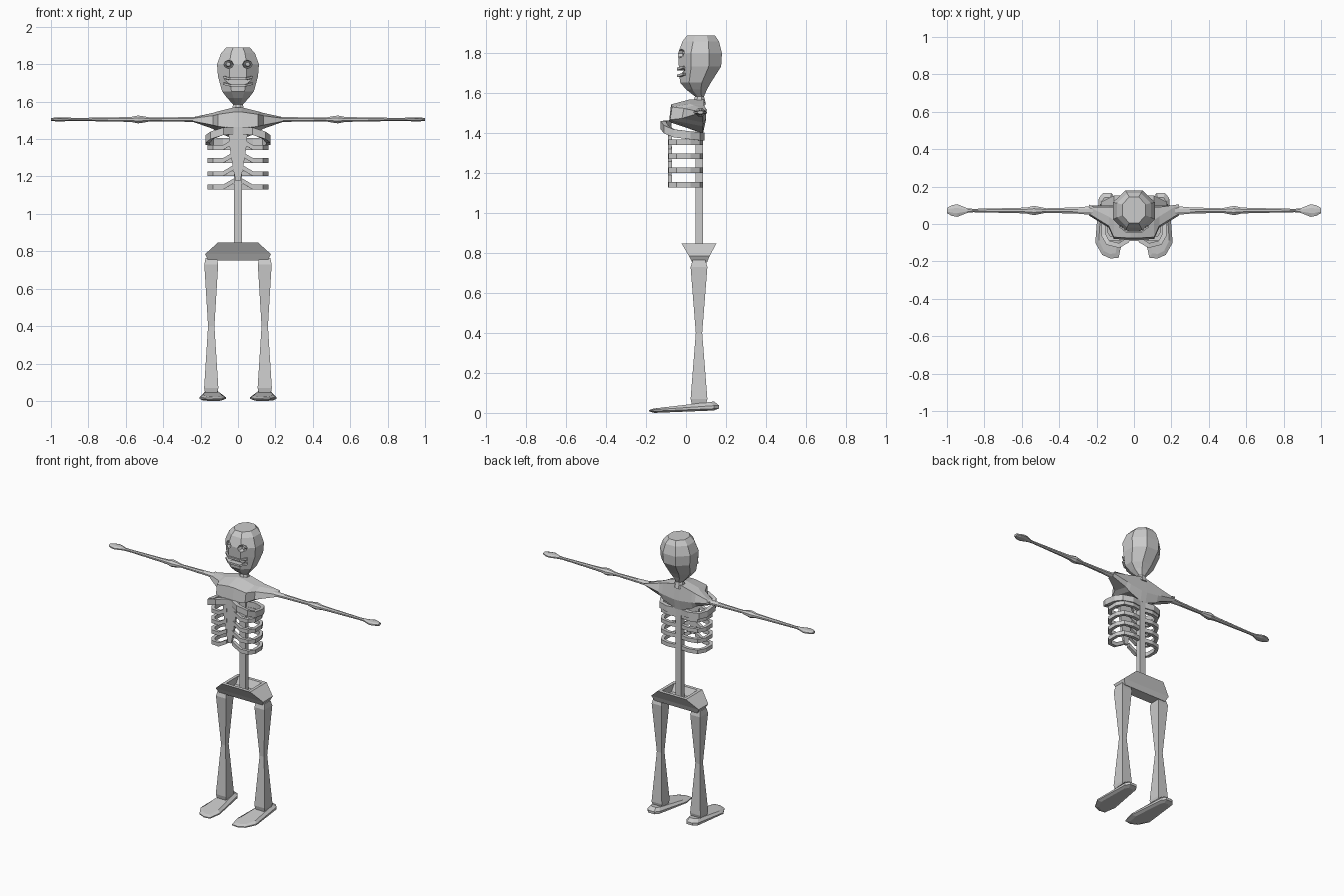
import bpy, bmesh, math
from mathutils import Vector

if "Cube" in bpy.data.objects:
    bpy.data.objects.remove(bpy.data.objects["Cube"])

bone = bpy.data.materials.new("bone_grey")
bone.diffuse_color = (0.6, 0.6, 0.6, 1)
bone.use_nodes = True
bone.node_tree.nodes["Principled BSDF"].inputs["Base Color"].default_value = bone.diffuse_color


def loft(name, rings):
    """Skin a closed solid through rings of equal point count."""
    bm = bmesh.new()
    vs = [[bm.verts.new(p) for p in r] for r in rings]
    n = len(vs[0])
    for a, b in zip(vs, vs[1:]):
        for i in range(n):
            j = (i + 1) % n
            bm.faces.new((a[i], a[j], b[j], b[i]))
    bm.faces.new(vs[0])
    bm.faces.new(vs[-1])
    bmesh.ops.recalc_face_normals(bm, faces=bm.faces)
    me = bpy.data.meshes.new(name)
    bm.to_mesh(me)
    bm.free()
    me.materials.append(bone)
    ob = bpy.data.objects.new(name, me)
    bpy.context.collection.objects.link(ob)
    return ob


def octagon(z, rx, y0, y1):
    k = 1 / math.cos(math.pi / 8)
    cy, ry = (y0 + y1) / 2, (y1 - y0) / 2
    return [(rx * k * math.cos(a), cy + ry * k * math.sin(a), z)
            for a in [math.pi / 8 + i * math.pi / 4 for i in range(8)]]


def rect(z, x0, x1, y0, y1):
    return [(x0, y0, z), (x1, y0, z), (x1, y1, z), (x0, y1, z)]


def sweep(name, path, w, h):
    """Flat band along a path: half width w sideways, half height h in z."""
    pts = [Vector(p) for p in path]
    rings = []
    for i, p in enumerate(pts):
        t = pts[min(i + 1, len(pts) - 1)] - pts[max(i - 1, 0)]
        s = Vector((t.y, -t.x, 0)).normalized() * w
        up = Vector((0, 0, h))
        rings.append([p + s + up, p - s + up, p - s - up, p + s - up])
    return loft(name, rings)


def cut(target, cutter):
    m = target.modifiers.new("cut", "BOOLEAN")
    m.operation, m.object, m.solver = "DIFFERENCE", cutter, "EXACT"
    cutter.hide_render = True
    cutter.hide_viewport = True


# skull, tapering into the neck
skull = loft("skull", [octagon(*r) for r in (
    (1.545, .036, .03, .10), (1.585, .026, .045, .09), (1.62, .058, 0, .105),
    (1.655, .085, -.03, .125), (1.735, .107, -.036, .176), (1.80, .112, -.04, .18),
    (1.86, .09, -.018, .165), (1.89, .062, .005, .145))])

# eye sockets with a shallow eyeball in each
for s, side in ((1, "left"), (-1, "right")):
    def oval(y, rx, rz):
        return [(s * .052 + rx * math.cos(i * math.pi / 4), y,
                 1.80 + rz * math.sin(i * math.pi / 4)) for i in range(8)]
    cut(skull, loft(side + "_socket_cutter", [oval(-.07, .032, .028), oval(.005, .022, .018)]))
    loft(side + "_eye", [oval(-.018, .012, .010), oval(.01, .020, .017)])

# mouth opening and the two tooth rows
cut(skull, loft("mouth_cutter", [
    [(-.078, y, 1.722), (-.04, y, 1.69), (.04, y, 1.69), (.078, y, 1.722),
     (.04, y, 1.715), (-.04, y, 1.715)] for y in (-.08, -.005)]))
for name, z in (("upper_teeth", 1.722), ("lower_teeth", 1.687)):
    sweep(name, [(-.075, -.008, z + .01), (-.04, -.036, z), (.04, -.036, z),
                 (.075, -.008, z + .01)], .010, .006)

# shoulder girdle: sections across x
def girdle(x, f, zt, zb, zf, ft):
    return [(x, f, zf), (x, f + .01, ft), (x, max(f + .06, .02), zt),
            (x, .09, zt), (x, .10, zf + .01), (x, .085, zb)]


half = [(.02, -.085, 1.57, 1.40, 1.457, 1.545), (.108, -.08, 1.548, 1.435, 1.468, 1.532),
        (.135, -.02, 1.54, 1.455, 1.475, 1.525), (.24, .045, 1.517, 1.492, 1.495, 1.511)]
loft("shoulder_girdle", [girdle(-x, *r) for x, *r in half[::-1]] +
     [girdle(x, *r) for x, *r in half])

# spine
loft("spine", [rect(z, -.021, .021, .048, .084) for z in (.79, 1.46)])

# breastbone
loft("breastbone", [rect(z, -w, w, -.09, -.073) for z, w in
                    ((1.175, .012), (1.24, .026), (1.36, .045), (1.42, .05), (1.465, .03))])

# pelvis: wide at the hips, open bowl on top
loft("pelvis", [rect(z, -x, x, y0, y1) for z, x, y0, y1 in (
    (.752, .16, .032, .105), (.785, .176, .015, .118), (.848, .106, -.022, .152),
    (.848, .086, 0, .13), (.80, .09, .025, .105))])

for s, side in ((1, "left"), (-1, "right")):
    # ribs
    for k, z in enumerate((1.355, 1.285, 1.215, 1.143)):
        sweep(f"{side}_rib_{k + 1}", [
            (s * .015, .066, z), (s * .075, .075, z), (s * .13, .062, z),
            (s * .152, .02, z), (s * .152, -.045, z), (s * .13, -.077, z),
            (s * .08, -.08, z), (s * .02, -.08, z + .035)], .011, .013)
    # sloping top rib
    sweep(side + "_top_rib", [
        (s * .015, .07, 1.385), (s * .08, .08, 1.385), (s * .14, .06, 1.385),
        (s * .162, .02, 1.39), (s * .162, -.06, 1.40), (s * .14, -.10, 1.42),
        (s * .08, -.115, 1.442), (s * .03, -.085, 1.445)], .013, .02)

    # arm: upper arm, elbow knob, forearm and hand
    def diamond(x, ry, rz):
        return [(s * x, .072 + a * ry, 1.505 + b * rz)
                for a, b in ((1, .4), (.4, 1), (-.4, 1), (-1, .4),
                             (-1, -.4), (-.4, -1), (.4, -1), (1, -.4))]
    loft(side + "_arm", [diamond(*r) for r in (
        (.22, .024, .014), (.30, .017, .012), (.47, .012, .010), (.50, .018, .016),
        (.535, .025, .021), (.57, .017, .014), (.62, .014, .012), (.86, .009, .008),
        (.89, .012, .009), (.945, .034, .010), (.975, .028, .010), (1.0, .014, .008))])

    # leg, pinched at the knee
    loft(side + "_leg", [rect(z, s * .143 - w, s * .143 + w, .065 - d, .065 + d)
                         for z, w, d in ((.03, .03, .033), (.07, .038, .042), (.40, .017, .016),
                                         (.73, .037, .042), (.765, .03, .032))])

    # foot: same outline at sole, edge and top
    outline = [(.10, .14), (.12, .165), (.165, .165), (.188, .14), (.207, -.10),
               (.17, -.165), (.125, -.185), (.082, -.18), (.065, -.10)]

    def foot(k, heel, toe):
        return [(s * (.14 + (x - .14) * k), (y + .01) * (.5 + k / 2) - .01,
                 toe + (heel - toe) * (y + .185) / .35) for x, y in outline]
    loft(side + "_foot", [foot(.7, .012, 0), foot(1, .022, .008),
                          foot(1, .038, .014), foot(.72, .057, .022)])
